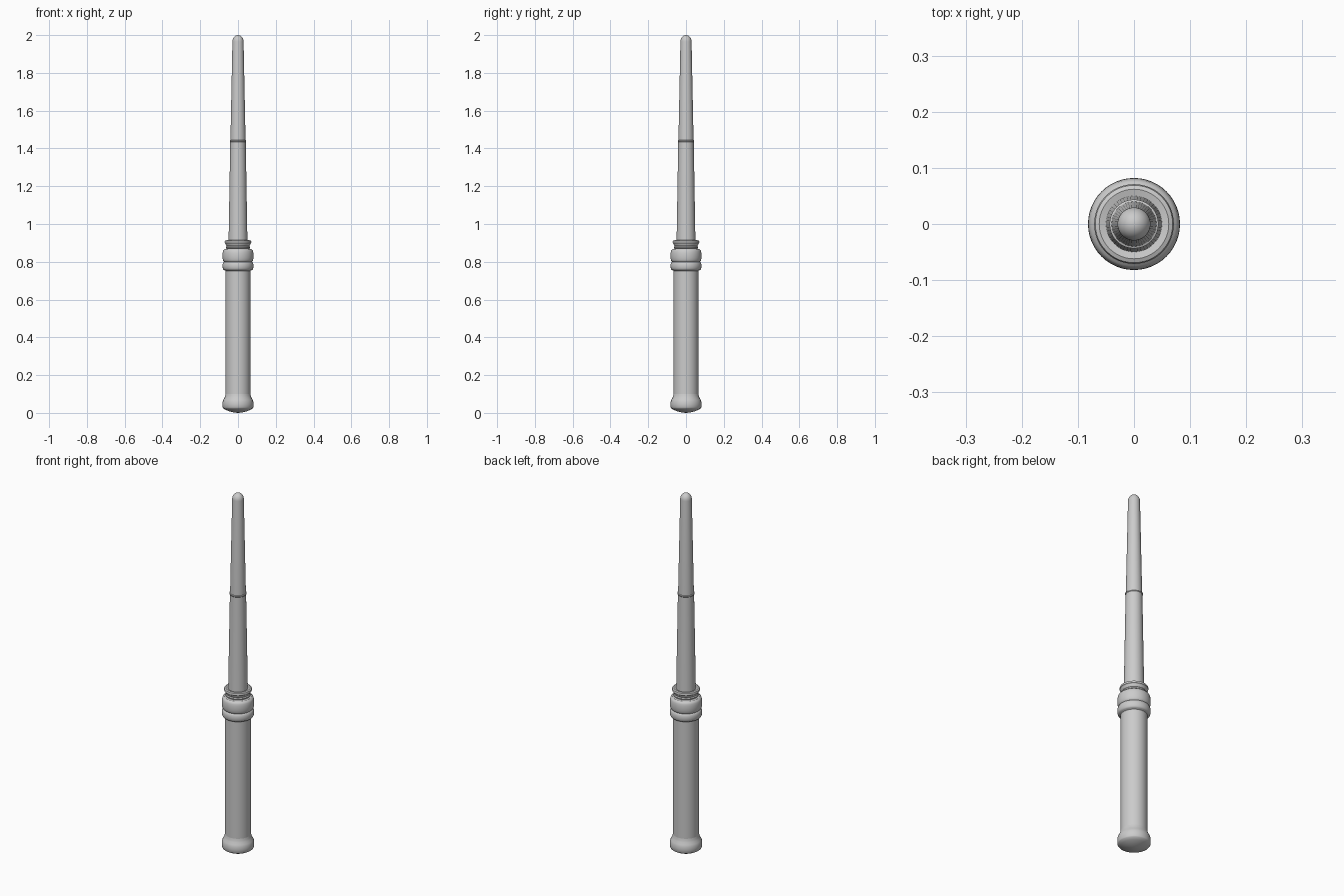
import bpy, bmesh, math

if "Cube" in bpy.data.objects:
    bpy.data.objects.remove(bpy.data.objects["Cube"])

SIDES = 48


def lathe(name, profile, angle=35):
    """Revolve (radius, height) points around the z axis; radius 0 closes to a pole."""
    bm = bmesh.new()
    rings = []
    for r, z in profile:
        if r == 0:
            rings.append([bm.verts.new((0, 0, z))] * SIDES)
        else:
            rings.append([bm.verts.new((r * math.cos(2 * math.pi * i / SIDES),
                                        r * math.sin(2 * math.pi * i / SIDES), z))
                          for i in range(SIDES)])
    for low, high in zip(rings, rings[1:]):
        for i in range(SIDES):
            j = (i + 1) % SIDES
            corners = list(dict.fromkeys((low[i], low[j], high[j], high[i])))
            bm.faces.new(corners)
    bmesh.ops.recalc_face_normals(bm, faces=bm.faces)
    mesh = bpy.data.meshes.new(name)
    bm.to_mesh(mesh)
    bm.free()
    obj = bpy.data.objects.new(name, mesh)
    bpy.context.collection.objects.link(obj)
    bpy.ops.object.select_all(action='DESELECT')
    obj.select_set(True)
    bpy.context.view_layer.objects.active = obj
    bpy.ops.object.shade_smooth_by_angle(angle=math.radians(angle))
    return obj


def arc(r_base, r_out, z0, z1, steps=8):
    """Half-ellipse bulge from z0 to z1."""
    return [(r_base + (r_out - r_base) * math.sin(math.pi * k / steps),
             (z0 + z1) / 2 - (z1 - z0) / 2 * math.cos(math.pi * k / steps))
            for k in range(steps + 1)]


# Pommel with a shallow domed underside
lathe("pommel", [(0, 0), (0.022, 0.002), (0.045, 0.008), (0.065, 0.016), (0.078, 0.024),
                 (0.081, 0.029), (0.082, 0.045), (0.081, 0.06), (0.077, 0.07),
                 (0.071, 0.081), (0.068, 0.09), (0.066, 0.1)])

# Straight grip
lathe("grip", [(0.066, 0.1), (0.066, 0.755)])

# Collar: lower ring and barrel bulge
lathe("collar_ring", [(0.066, 0.752)] + arc(0.073, 0.082, 0.756, 0.8))
lathe("collar_barrel", [(0.073, 0.8)] + arc(0.074, 0.082, 0.8, 0.864) + [(0.07, 0.868), (0.058, 0.87)])

# Grooved neck and flared lip
lathe("collar_neck", [(0.058, 0.87), (0.063, 0.873), (0.064, 0.879), (0.06, 0.884),
                      (0.064, 0.889), (0.066, 0.896)])
lathe("collar_lip", [(0.066, 0.896), (0.07, 0.9), (0.071, 0.906), (0.069, 0.911),
                     (0.062, 0.914), (0.049, 0.911)])

# Tapered shaft in two sections with a slim joint ring
lathe("lower_shaft", [(0.05, 0.9), (0.041, 1.437)])
lathe("joint_ring", [(0.041, 1.435), (0.0435, 1.438), (0.0435, 1.443), (0.039, 1.445)])
TIP_R, TIP_Z = 0.0295, 1.966
dome = [(TIP_R * math.cos(math.pi / 2 * k / 8), TIP_Z + (2 - TIP_Z) * math.sin(math.pi / 2 * k / 8))
        for k in range(8)]
lathe("upper_shaft", [(0.04, 1.443)] + dome + [(0, 2.0)])
